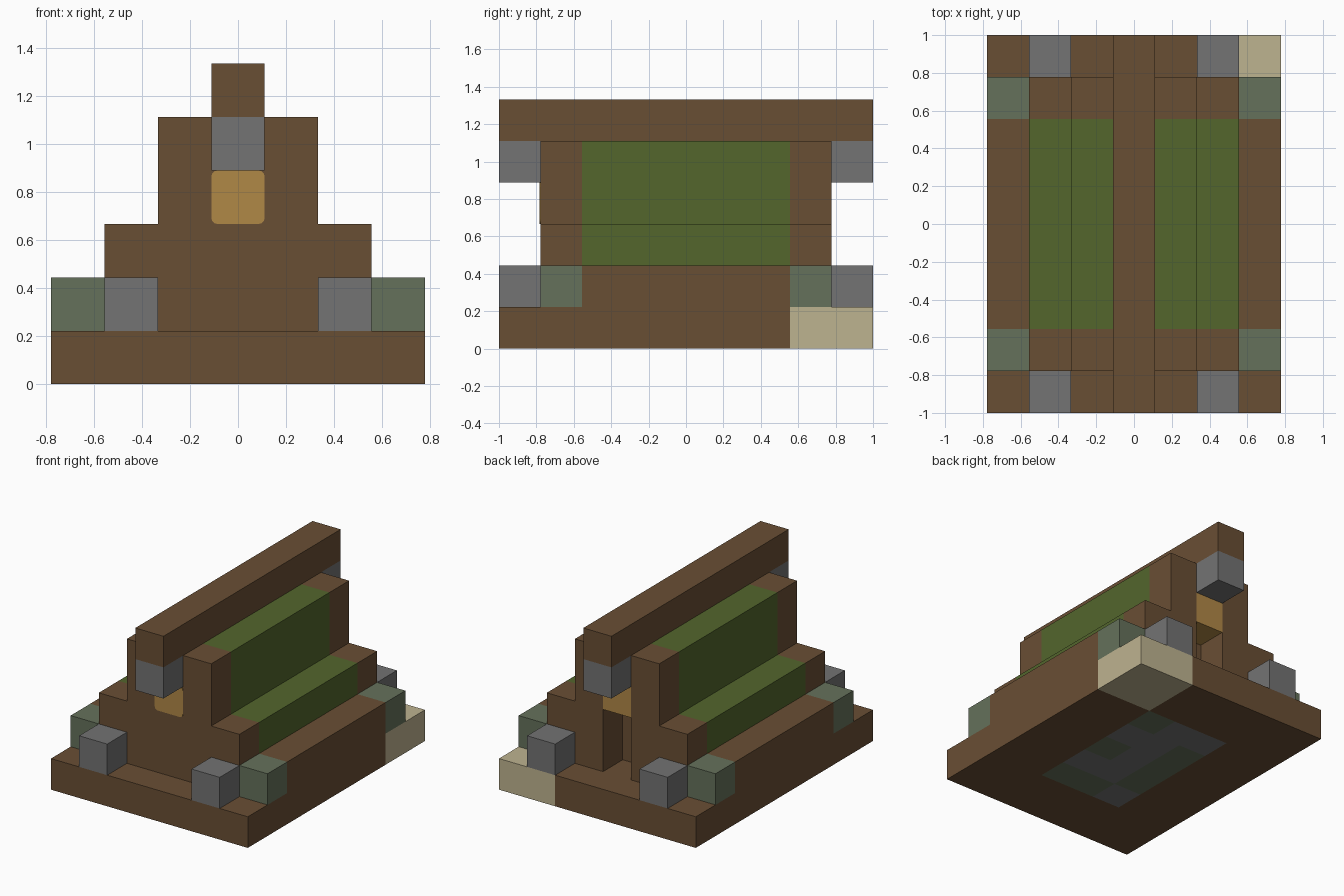
import bpy, bmesh
from mathutils import Vector

old = bpy.data.objects.get("Cube")
if old:
    bpy.data.objects.remove(old, do_unlink=True)

U = 2 / 9                         # edge of one block
ORIGIN = Vector((-3.5, -4.5, 0))  # block grid is 7 x 9 x 6


def material(name, hex_code):
    def linear(i):
        c = int(hex_code[i:i + 2], 16) / 255
        return c / 12.92 if c <= 0.04045 else ((c + 0.055) / 1.055) ** 2.4
    color = (linear(0), linear(2), linear(4), 1)
    mat = bpy.data.materials.new(name)
    mat.use_nodes = True
    mat.diffuse_color = color
    bsdf = mat.node_tree.nodes["Principled BSDF"]
    bsdf.inputs["Base Color"].default_value = color
    bsdf.inputs["Roughness"].default_value = 0.9
    return mat


wood = material("brown wood", "694E34")
stone = material("grey stone", "737373")
moss = material("mossy stone", "65715B")
grass = material("green roof", "53662C")
sand = material("pale sand", "BEB390")
amber = material("amber glass", "B08846")


def add_box(bm, low, high):
    """Add a box between two corners given in grid units."""
    low, high = Vector(low), Vector(high)
    made = bmesh.ops.create_cube(bm, size=1)["verts"]
    for v in made:
        part = v.co + Vector((0.5, 0.5, 0.5))
        v.co = (low + part * (high - low) + ORIGIN) * U
    return made


def blocks(name, mat, *boxes):
    """One object from boxes given as (x0, x1, y0, y1, z0, z1)."""
    bm = bmesh.new()
    for x0, x1, y0, y1, z0, z1 in boxes:
        add_box(bm, (x0, y0, z0), (x1, y1, z1))
    mesh = bpy.data.meshes.new(name)
    bm.to_mesh(mesh)
    bm.free()
    mesh.materials.append(mat)
    obj = bpy.data.objects.new(name, mesh)
    bpy.context.collection.objects.link(obj)
    return obj


def mirrored(box):
    """The box and its copy across the centre line."""
    x0, x1, *rest = box
    return [box, (7 - x1, 7 - x0, *rest)]


# Base slab around the floor, with a sand corner
blocks("base", wood,
       (0, 7, 0, 2, 0, 1), (0, 2, 2, 7, 0, 1),
       (5, 7, 2, 7, 0, 1), (0, 5, 7, 9, 0, 1))
blocks("sand_corner", sand, (5, 7, 7, 9, 0, 1))

# Stone floor with mossy tiles
mossy = {(4, 6), (2, 5), (4, 4), (2, 4), (2, 3), (4, 2), (3, 2)}
cells = [(x, y) for x in range(2, 5) for y in range(2, 7)]
for name, mat, wanted in (("floor_stone", stone, False), ("floor_moss", moss, True)):
    blocks(name, mat, *[(x, x + 1, y, y + 1, 0, 1)
                        for x, y in cells if ((x, y) in mossy) == wanted])

# Low side walls, with mossy blocks at the ends
blocks("side_walls", wood, *mirrored((0, 1, 2, 7, 1, 2)))
for name, y in (("front_moss", 1), ("back_moss", 7)):
    blocks(name, moss, *mirrored((0, 1, y, y + 1, 1, 2)))

# Stepped end walls; the back one has a doorway
blocks("front_wall", wood, (1, 6, 1, 2, 1, 3), (2, 5, 1, 2, 3, 5))
blocks("back_wall", wood, *mirrored((1, 3, 7, 8, 1, 3)),
       *mirrored((2, 3, 7, 8, 3, 5)), (3, 4, 7, 8, 4, 5))
blocks("inner_core", wood, (1, 6, 2, 7, 1, 2), (2, 5, 2, 7, 2, 3), (3, 4, 2, 7, 3, 5))

# Stepped roof and ridge beam
blocks("lower_roof", grass, *mirrored((1, 2, 2, 7, 2, 3)))
blocks("upper_roof", grass, *mirrored((2, 3, 2, 7, 3, 5)))
blocks("ridge_beam", wood, (3, 4, 0, 9, 5, 6))

# Grey blocks standing out from both ends
for name, y in (("front_stones", 0), ("back_stones", 8)):
    blocks(name, stone, (3, 4, y, y + 1, 4, 5), *mirrored((1, 2, y, y + 1, 1, 2)))

# Amber block above the doorway and rounded pane at the front
blocks("back_window", amber, (3, 4, 7, 8, 3, 4))
pane = blocks("front_window", amber, (3, 4, 0.98, 1, 3, 4))
bm = bmesh.new()
bm.from_mesh(pane.data)
corners = [e for e in bm.edges
           if abs(e.verts[0].co.y - e.verts[1].co.y) > 0.001]
bmesh.ops.bevel(bm, geom=corners, offset=0.025, segments=3, profile=0.5,
                affect='EDGES')
bm.to_mesh(pane.data)
bm.free()
